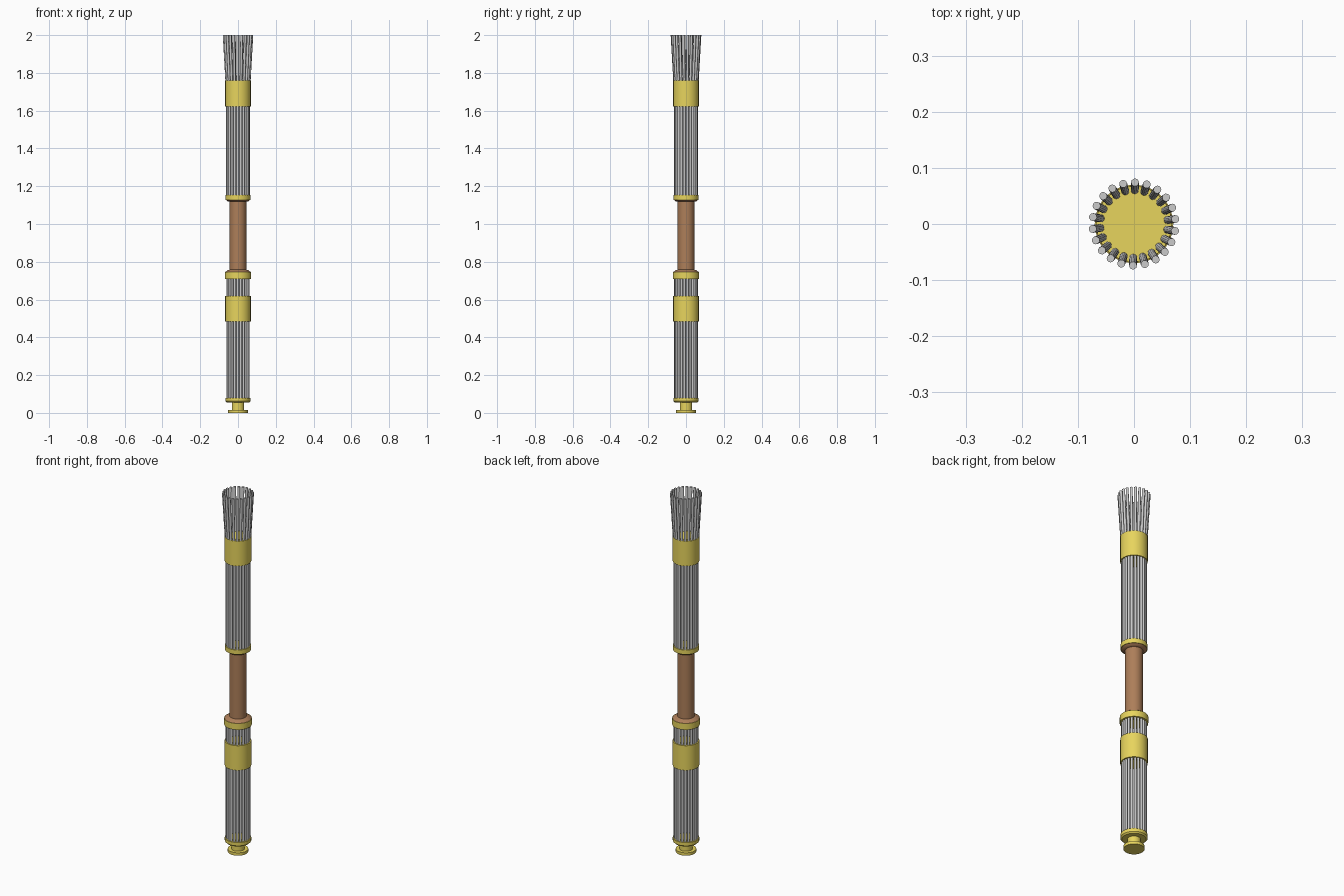
import bpy, bmesh, math
from mathutils import Vector

if "Cube" in bpy.data.objects:
    bpy.data.objects.remove(bpy.data.objects["Cube"])


def material(name, color):
    m = bpy.data.materials.new(name)
    m.diffuse_color = color
    m.use_nodes = True
    m.node_tree.nodes["Principled BSDF"].inputs["Base Color"].default_value = m.diffuse_color
    return m


GOLD = material("gold", (0.80, 0.66, 0.11, 1))
BROWN = material("brown", (0.42, 0.21, 0.10, 1))
RODS, PHASE = 22, math.radians(6.8)


def finish(name, bm, mat=None):
    bmesh.ops.recalc_face_normals(bm, faces=bm.faces)
    me = bpy.data.meshes.new(name)
    bm.to_mesh(me)
    bm.free()
    ob = bpy.data.objects.new(name, me)
    bpy.context.collection.objects.link(ob)
    if mat:
        me.materials.append(mat)
    bpy.ops.object.select_all(action='DESELECT')
    ob.select_set(True)
    bpy.context.view_layer.objects.active = ob
    bpy.ops.object.shade_smooth_by_angle(angle=math.radians(35))
    return ob


def lathe(name, profile, mat, sides=32):
    """Closed solid of revolution from (radius, z) points, bottom to top."""
    bm = bmesh.new()
    rings = [[bm.verts.new((r * math.cos(2 * math.pi * i / sides),
                            r * math.sin(2 * math.pi * i / sides), z))
              for i in range(sides)] for r, z in profile]
    for a, b in zip(rings, rings[1:]):
        for i in range(sides):
            j = (i + 1) % sides
            bm.faces.new((a[i], a[j], b[j], b[i]))
    bm.faces.new(rings[0])
    bm.faces.new(rings[-1])
    return finish(name, bm, mat)


def rod_ring(name, path, radius, sides=12):
    """Ring of round rods, each following (distance from axis, z) points."""
    bm = bmesh.new()
    for k in range(RODS):
        t = PHASE + 2 * math.pi * k / RODS
        out = Vector((math.cos(t), math.sin(t), 0))
        side = Vector((-out.y, out.x, 0))
        rings = []
        for d, z in path:
            c = out * d + Vector((0, 0, z))
            rings.append([bm.verts.new(
                c + out * radius * math.cos(2 * math.pi * i / sides)
                + side * radius * math.sin(2 * math.pi * i / sides))
                for i in range(sides)])
        for a, b in zip(rings, rings[1:]):
            for i in range(sides):
                j = (i + 1) % sides
                bm.faces.new((a[i], a[j], b[j], b[i]))
        bm.faces.new(rings[0])
        bm.faces.new(rings[-1])
    return finish(name, bm)


# Foot: small disc, neck and the flange the rods stand on
lathe("foot", [(0.052, 0), (0.052, 0.016), (0.033, 0.016), (0.033, 0.055),
               (0.060, 0.055), (0.067, 0.062), (0.067, 0.08)], GOLD)

# Rod bundles, the upper one flaring open at the tip
rod_ring("lower_rods", [(0.056, 0.07), (0.056, 0.72)], 0.0065)
rod_ring("upper_rods", [(0.056, 1.14), (0.056, 1.70), (0.0605, 1.76),
                        (0.0742, 2.0)], 0.007)

# Gold bands wrapped round the rods
for name, z0, z1 in (("lower_band", 0.483, 0.62), ("upper_band", 1.622, 1.76)):
    lathe(name, [(0.0675, z0), (0.0675, z1)], GOLD)

# Collars on both ends of the grip
lathe("lower_collar", [(0.070, 0.71), (0.070, 0.745)], GOLD)
lathe("upper_collar", [(0.066, 1.128), (0.066, 1.153)], GOLD)

# Brown grip with lips against the collars
lathe("grip", [(0.068, 0.745), (0.055, 0.755), (0.044, 0.758),
               (0.044, 1.118), (0.055, 1.12), (0.063, 1.128)], BROWN)
